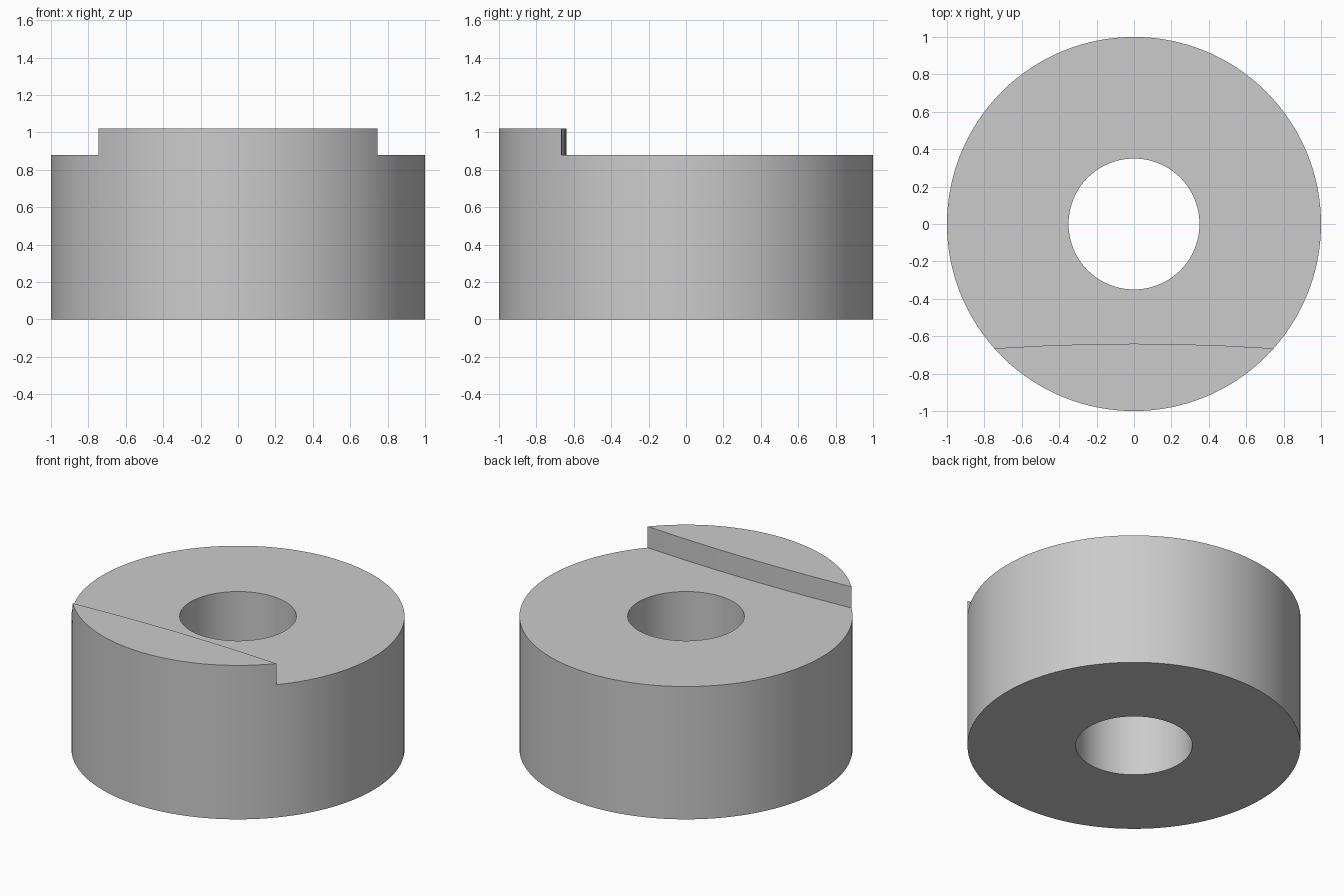
import bpy
import bmesh
import math

if "Cube" in bpy.data.objects:
    bpy.data.objects.remove(bpy.data.objects["Cube"], do_unlink=True)

OUTER, BORE = 1.0, 0.35
DECK, TOP = 0.88, 1.02
SEGMENTS = 128

grey = bpy.data.materials.new("light_grey")
grey.use_nodes = True
colour = (0.6, 0.6, 0.6, 1)
grey.diffuse_color = colour
grey.node_tree.nodes["Principled BSDF"].inputs["Base Color"].default_value = colour


def make_object(name, bm):
    bmesh.ops.recalc_face_normals(bm, faces=bm.faces)
    mesh = bpy.data.meshes.new(name)
    bm.to_mesh(mesh)
    bm.free()
    obj = bpy.data.objects.new(name, mesh)
    bpy.context.collection.objects.link(obj)
    mesh.materials.append(grey)
    return obj


def prism(bm, outline, z0, z1):
    face = bm.faces.new([bm.verts.new((x, y, z0)) for x, y in outline])
    out = bmesh.ops.extrude_face_region(bm, geom=[face])
    verts = [v for v in out["geom"] if isinstance(v, bmesh.types.BMVert)]
    bmesh.ops.translate(bm, vec=(0, 0, z1 - z0), verts=verts)


def circle(radius):
    return [(radius * math.cos(math.tau * i / SEGMENTS),
             radius * math.sin(math.tau * i / SEGMENTS)) for i in range(SEGMENTS)]


def cut(target, cutter):
    cutter.hide_render = True
    mod = target.modifiers.new("cut", 'BOOLEAN')
    mod.operation = 'DIFFERENCE'
    mod.solver = 'EXACT'
    mod.object = cutter
    bpy.context.view_layer.objects.active = target
    bpy.ops.object.modifier_apply(modifier=mod.name)
    bpy.data.objects.remove(cutter, do_unlink=True)


# Round body at the full height of the front ledge
bm = bmesh.new()
prism(bm, circle(OUTER), 0, TOP)
body = make_object("stepped_collar", bm)

# Lower deck behind the gently curved ledge wall
bm = bmesh.new()
arc_radius, apex = 11.1, -0.64
wall = []
for i in range(11):
    x = -1.2 + 0.24 * i
    wall.append((x, apex - arc_radius + math.sqrt(arc_radius ** 2 - x * x)))
prism(bm, wall + [(1.2, 1.2), (-1.2, 1.2)], DECK, TOP + 0.2)
cut(body, make_object("deck_cutter", bm))

# Central through bore
bm = bmesh.new()
prism(bm, circle(BORE), -0.2, TOP + 0.2)
cut(body, make_object("bore_cutter", bm))

# Smooth walls, crisp rims
bpy.ops.object.select_all(action='DESELECT')
body.select_set(True)
bpy.context.view_layer.objects.active = body
bpy.ops.object.shade_smooth_by_angle(angle=math.radians(30))
